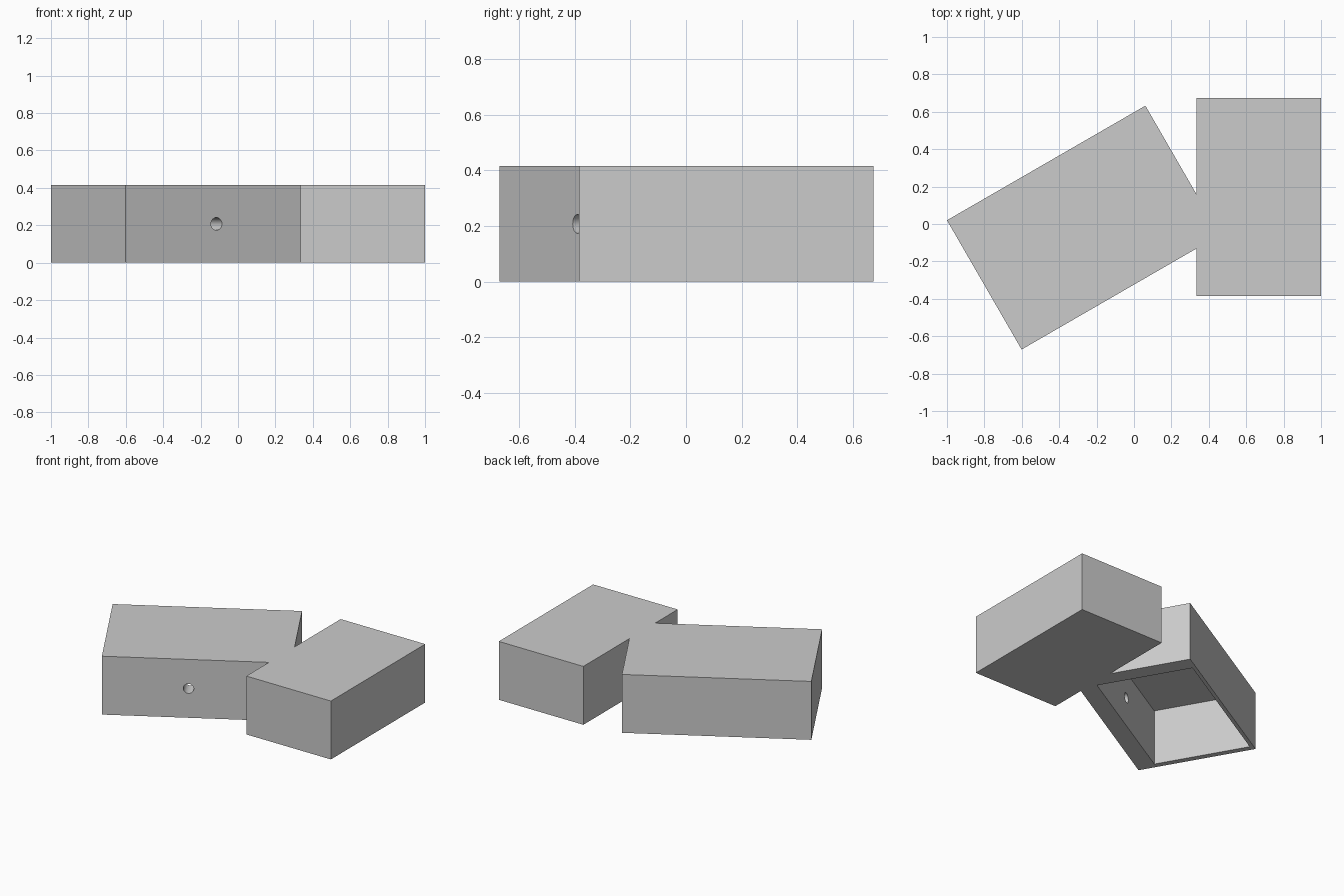
import bpy
from math import radians, pi
from mathutils import Matrix, Vector

cube = bpy.data.objects.get("Cube")
if cube:
    bpy.data.objects.remove(cube, do_unlink=True)

HEIGHT = 0.415
ANGLE = radians(30)
# local frame of the angled block: origin at its left end, u along its length, -y across
FRAME = Matrix.Translation((-1.0, 0.02, 0)) @ Matrix.Rotation(ANGLE, 4, 'Z')

grey = bpy.data.materials.new("plain_grey")
grey.use_nodes = True
grey.diffuse_color = (0.6, 0.6, 0.6, 1)
grey.node_tree.nodes["Principled BSDF"].inputs["Base Color"].default_value = (0.6, 0.6, 0.6, 1)


def box(name, low, high, frame=Matrix()):
    """Box between two opposite corners, placed in a frame."""
    low, high = Vector(low), Vector(high)
    bpy.ops.mesh.primitive_cube_add(size=1)
    ob = bpy.context.object
    ob.name = name
    size = high - low
    ob.data.transform(frame @ Matrix.Translation((low + high) / 2) @ Matrix.Diagonal((*size, 1)))
    ob.data.materials.append(grey)
    return ob


def combine(target, tool, operation):
    """Boolean the tool into the target, then remove the tool."""
    tool.hide_render = True
    mod = target.modifiers.new(operation.lower(), 'BOOLEAN')
    mod.operation, mod.solver, mod.object = operation, 'EXACT', tool
    bpy.context.view_layer.objects.active = target
    bpy.ops.object.modifier_apply(modifier=mod.name)
    bpy.data.objects.remove(tool, do_unlink=True)


# Angled block joined to the straight block
body = box("joined_blocks", (0, -0.798, 0), (1.225, 0, HEIGHT), FRAME)
straight = box("straight_block", (0.335, -0.385, 0), (1, 0.675, HEIGHT))
combine(body, straight, 'UNION')

# Cavity open underneath, with one thick front wall
cavity = box("cavity_cutter", (0.04, -0.676, -0.1), (1.113, -0.025, 0.393), FRAME)
combine(body, cavity, 'DIFFERENCE')

# Round hole through the thick wall
bpy.ops.mesh.primitive_cylinder_add(vertices=32, radius=0.034, depth=0.3)
hole = bpy.context.object
hole.name = "hole_cutter"
hole.data.transform(FRAME @ Matrix.Translation((0.561, -0.74, HEIGHT / 2)) @ Matrix.Rotation(pi / 2, 4, 'X'))
hole.data.materials.append(grey)
combine(body, hole, 'DIFFERENCE')

bpy.ops.object.select_all(action='DESELECT')
body.select_set(True)
bpy.context.view_layer.objects.active = body
bpy.ops.object.shade_smooth_by_angle(angle=radians(30))
